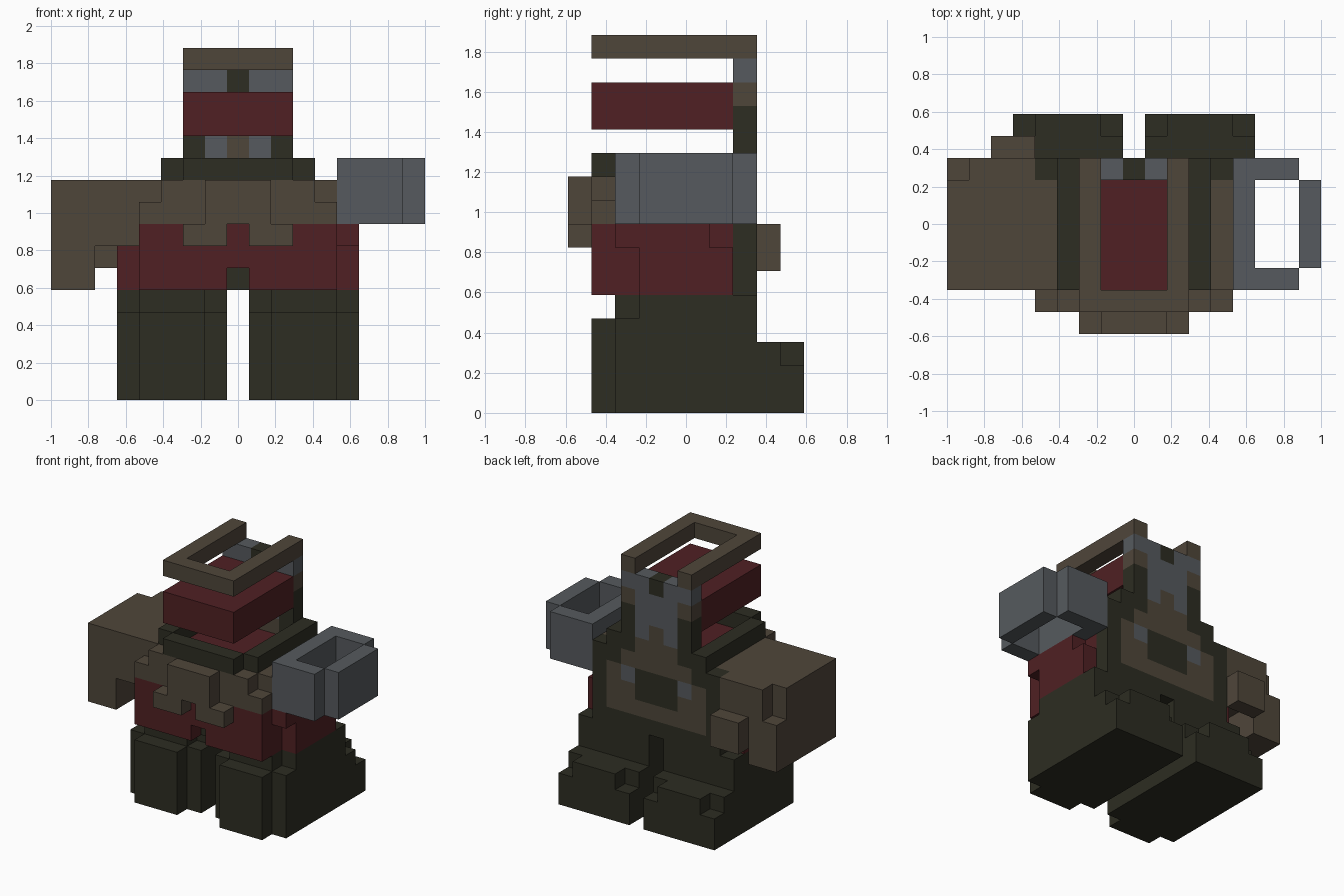
import bpy
import bmesh
from mathutils import Vector

if "Cube" in bpy.data.objects:
    bpy.data.objects.remove(bpy.data.objects["Cube"], do_unlink=True)

U = 2 / 17                                  # edge of one block
ORIGIN = Vector((-8.5, -5, 0))              # grid is 17 x 10 x 16 blocks
DIRECTIONS = [Vector(d) for d in ((1, 0, 0), (-1, 0, 0), (0, 1, 0),
                                  (0, -1, 0), (0, 0, 1), (0, 0, -1))]


def material(name, r, g, b):
    m = bpy.data.materials.new(name)
    m.use_nodes = True
    m.diffuse_color = (r, g, b, 1)
    m.node_tree.nodes["Principled BSDF"].inputs["Base Color"].default_value = (r, g, b, 1)
    return m


BROWN = material("dull_brown", .078, .061, .042)
DARK = material("dark_olive", .026, .026, .016)
RED = material("deep_red", .080, .0144, .0168)
GREY = material("steel_grey", .093, .102, .112)


def box(x0, x1, y0, y1, z0, z1):
    """Set of grid cells, both ends included."""
    return {(x, y, z) for x in range(x0, x1 + 1)
            for y in range(y0, y1 + 1) for z in range(z0, z1 + 1)}


def mirror(cells):
    return {(16 - x, y, z) for x, y, z in cells}


def build(name, cells, mats):
    """Skin of a block part; cells maps each cell to a material slot."""
    bm = bmesh.new()
    for cell, slot in cells.items():
        centre = Vector(cell) + Vector((.5, .5, .5))
        for d in DIRECTIONS:
            if tuple(int(c) for c in Vector(cell) + d) in cells:
                continue
            a = Vector((d.y, d.z, d.x))
            b = d.cross(a)
            corners = [centre + (d + s * a + t * b) / 2
                       for s, t in ((-1, -1), (1, -1), (1, 1), (-1, 1))]
            face = bm.faces.new([bm.verts.new((c + ORIGIN) * U) for c in corners])
            face.material_index = slot
    bmesh.ops.remove_doubles(bm, verts=bm.verts[:], dist=U / 100)
    mesh = bpy.data.meshes.new(name)
    bm.to_mesh(mesh)
    bm.free()
    for m in mats:
        mesh.materials.append(m)
    bpy.context.collection.objects.link(bpy.data.objects.new(name, mesh))


def part(name, mat, cells):
    build(name, dict.fromkeys(sorted(cells), 0), [mat])


# Legs with stepped shins and boot heels
leg = (box(3, 7, 2, 7, 0, 3) | box(4, 6, 1, 1, 0, 3)
       | box(4, 6, 2, 2, 4, 4) | box(3, 7, 3, 7, 4, 4)
       | box(3, 7, 8, 9, 0, 1) | box(3, 7, 8, 8, 2, 2) | box(4, 6, 9, 9, 2, 2))
part("right_leg", DARK, leg)
part("left_leg", DARK, mirror(leg))

# Torso: cloth with hip bulges and a notch at the front
hip = box(3, 3, 3, 6, 5, 6)
torso = (box(4, 12, 1, 6, 5, 7) | box(5, 11, 2, 6, 8, 9)
         | hip | mirror(hip) | box(13, 13, 2, 5, 7, 7))
notch = box(8, 8, 1, 6, 5, 5)
part("torso", RED, torso - notch)
part("waist_gap", DARK, box(8, 8, 2, 6, 5, 5))

# Chest armour and shoulder strips
strip = box(4, 4, 2, 6, 8, 9)
pouch = box(6, 7, 0, 0, 7, 7)
part("chest_plate", BROWN, box(4, 12, 1, 1, 8, 8) | box(5, 11, 1, 1, 9, 9)
     | box(7, 9, 0, 0, 8, 9) | pouch | mirror(pouch))
part("right_shoulder", BROWN, strip)
part("left_shoulder", BROWN, mirror(strip))

# Collar
side = box(5, 5, 2, 6, 10, 10)
part("collar", DARK, box(6, 10, 1, 1, 10, 10) | side | mirror(side))

# Back wall with its emblem, rows from the top down
rows = ["....GGDGG....",
        "....BGGGB....",
        "....DGGGD....",
        "....DGBGD....",
        "...DDBBBDD...",
        "..DDBBBBBDD..",
        "..DBGDDDGBD..",
        "..DBBDDDBBD..",
        "..DBBBBBBBD..",
        "..DDDDDDDDD.."]
wall = {}
for r, row in enumerate(rows):
    for c, key in enumerate(row):
        if key != ".":
            wall[(c + 2, 7, 14 - r)] = "DBG".index(key)
build("back_wall", wall, [DARK, BROWN, GREY])

# Head block and the open brow ring above it
part("head", RED, box(6, 10, 1, 6, 12, 13))
part("brow_ring", BROWN, box(6, 10, 1, 7, 15, 15) - box(7, 9, 2, 7, 15, 15))

# Right arm: heavy block with a fist and a rear stub
arm = (box(0, 3, 2, 7, 7, 9) | box(0, 1, 2, 7, 5, 6)) - box(0, 0, 7, 7, 8, 9)
part("right_arm", BROWN, arm | box(2, 3, 8, 8, 6, 7))

# Left arm: open metal frame
part("left_arm_frame", GREY, box(13, 13, 2, 7, 8, 10) | box(14, 15, 2, 2, 8, 10)
     | box(14, 15, 7, 7, 8, 10) | box(16, 16, 3, 6, 8, 10))
